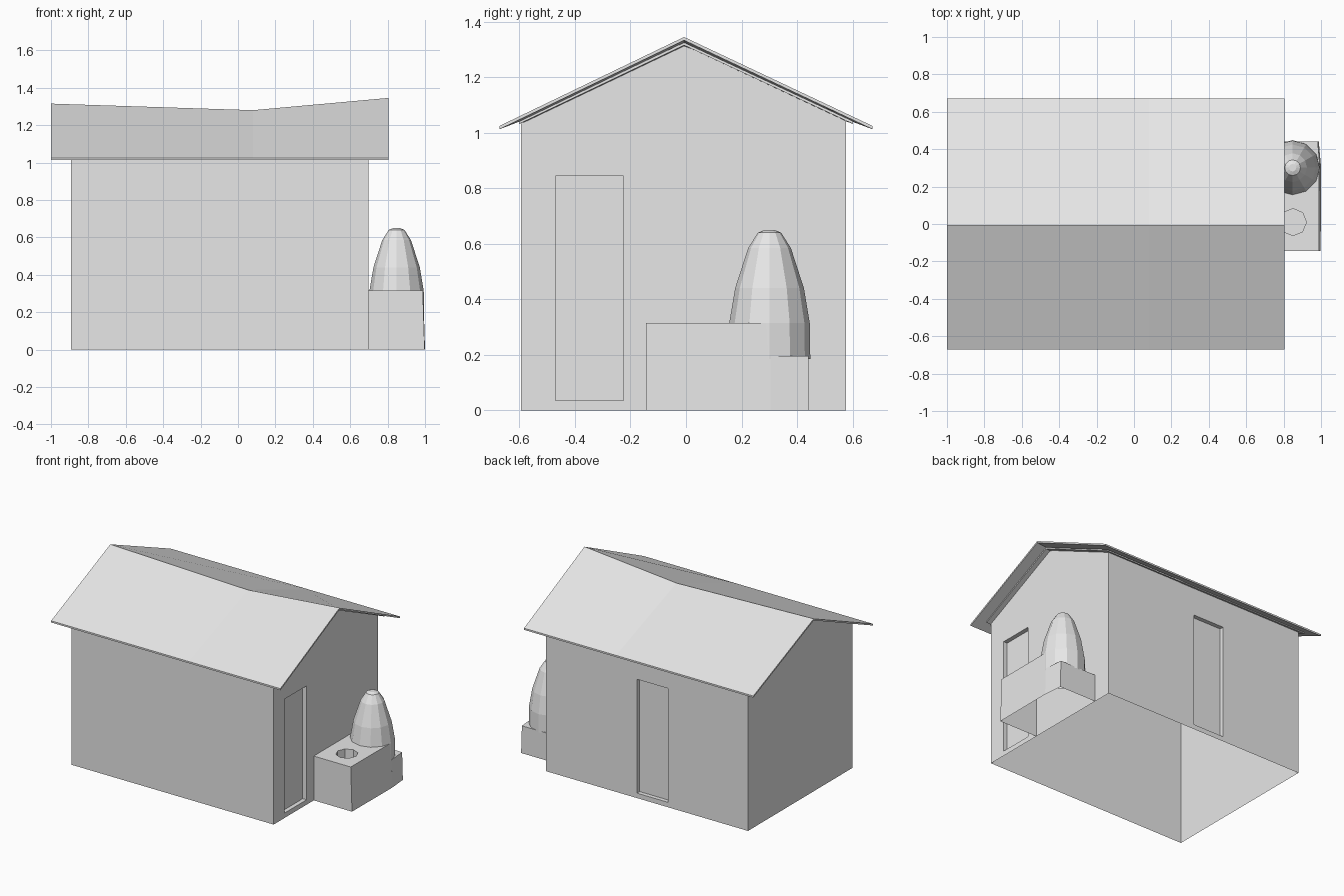
import bpy
import bmesh
import math

cube = bpy.data.objects.get("Cube")
if cube:
    bpy.data.objects.remove(cube, do_unlink=True)

plaster = bpy.data.materials.new("pale grey")
plaster.use_nodes = True
colour = (0.8, 0.8, 0.8, 1)
plaster.diffuse_color = colour
plaster.node_tree.nodes["Principled BSDF"].inputs["Base Color"].default_value = colour


def loft(name, rings):
    """Skin a row of matching rings and close both ends."""
    bm = bmesh.new()
    rows = [[bm.verts.new(p) for p in ring] for ring in rings]
    n = len(rows[0])
    for a, b in zip(rows, rows[1:]):
        for i in range(n):
            j = (i + 1) % n
            bm.faces.new((a[i], a[j], b[j], b[i]))
    bm.faces.new(rows[0])
    bm.faces.new(rows[-1])
    bmesh.ops.recalc_face_normals(bm, faces=bm.faces)
    mesh = bpy.data.meshes.new(name)
    bm.to_mesh(mesh)
    bm.free()
    mesh.materials.append(plaster)
    obj = bpy.data.objects.new(name, mesh)
    bpy.context.collection.objects.link(obj)
    return obj


def prism(name, outline, z0, z1, lean=0.0):
    """Upright block; lean draws the outer side in towards the top."""
    top = [(x - lean if x > 0.9 else x, y, z1) for x, y in outline]
    return loft(name, [[(x, y, z0) for x, y in outline], top])


def box(name, x0, x1, y0, y1, z0, z1):
    return prism(name, [(x0, y0), (x1, y0), (x1, y1), (x0, y1)], z0, z1)


def circle(cx, cy, r, sides):
    steps = [math.tau * i / sides for i in range(sides)]
    return [(cx + r * math.cos(a), cy + r * math.sin(a)) for a in steps]


def carve(target, cutter):
    mod = target.modifiers.new("recess", 'BOOLEAN')
    mod.operation = 'DIFFERENCE'
    mod.solver = 'EXACT'
    mod.object = cutter
    with bpy.context.temp_override(object=target, active_object=target):
        bpy.ops.object.modifier_apply(modifier=mod.name)
    bpy.data.objects.remove(cutter, do_unlink=True)


def open_up(obj, rule):
    """Delete the faces whose centre meets the rule, leaving an open shell."""
    bm = bmesh.new()
    bm.from_mesh(obj.data)
    doomed = [f for f in bm.faces if rule(f.calc_center_median())]
    bmesh.ops.delete(bm, geom=doomed, context='FACES')
    bm.to_mesh(obj.data)
    bm.free()


def ridge(x):
    """Height of the sagging ridge line."""
    if x < 0.08:
        return 1.28 + (0.08 - x) * 0.0324
    return 1.28 + (x - 0.08) * 0.0903


RIDGE_Y = -0.007
WALL_X = 0.697


# House walls: an open shell with gables that follow the ridge
def wall_section(x):
    return [(x, -0.595, 0), (x, 0.577, 0), (x, 0.577, 1.043),
            (x, RIDGE_Y, ridge(x) - 0.02), (x, -0.595, 1.035)]


house = loft("house_walls", [wall_section(x) for x in (-0.892, 0.08, WALL_X)])

# Recessed doorways in the gable end and the back wall
carve(house, box("gable_doorway", 0.667, 0.75, -0.47, -0.225, 0.035, 0.845))
carve(house, box("back_doorway", -0.262, -0.018, 0.547, 0.65, 0.035, 0.845))
open_up(house, lambda c: c.z < 0.001 or c.z > 1.04)


# Thin sagging roof sheet, with a shorter lining under it
def roof_section(x, half, eave, drop, thick):
    top = ridge(x) - drop
    return [(x, -half, eave), (x, RIDGE_Y, top), (x, half, eave),
            (x, half, eave - thick), (x, RIDGE_Y, top - thick), (x, -half, eave - thick)]


loft("roof", [roof_section(x, 0.672, 1.025, 0, 0.012) for x in (-1, 0.08, 0.804)])
loft("roof_lining", [roof_section(x, 0.602, 1.042, 0.013, 0.01)
                     for x in (-0.92, 0.08, 0.73)])

# Oven base: tall hearth and lower step behind it, open underneath
hearth = prism("oven_hearth", [(WALL_X, -0.144), (0.998, -0.144),
                               (1.0, 0.305), (WALL_X, 0.305)], 0, 0.315, 0.01)
carve(hearth, prism("fire_hole", circle(0.85, 0.01, 0.072, 8), 0.22, 0.4))
open_up(hearth, lambda c: c.z < 0.001 or c.x < WALL_X + 0.001 or c.y > 0.3)
step = prism("oven_back_step", [(WALL_X, 0.305), (1.0, 0.305),
                                (0.988, 0.442), (WALL_X, 0.442)], 0, 0.195, 0.006)
open_up(step, lambda c: c.z < 0.001 or c.x < WALL_X + 0.001 or c.y < 0.306)

# Domed oven
profile = [(0.147, 0.185), (0.145, 0.315), (0.124, 0.44), (0.077, 0.585),
           (0.042, 0.64), (0.02, 0.649)]
dome = loft("oven_dome", [[(x, y, z) for x, y in circle(0.848, 0.301, r, 12)]
                          for r, z in profile])
open_up(dome, lambda c: c.z < 0.186)
